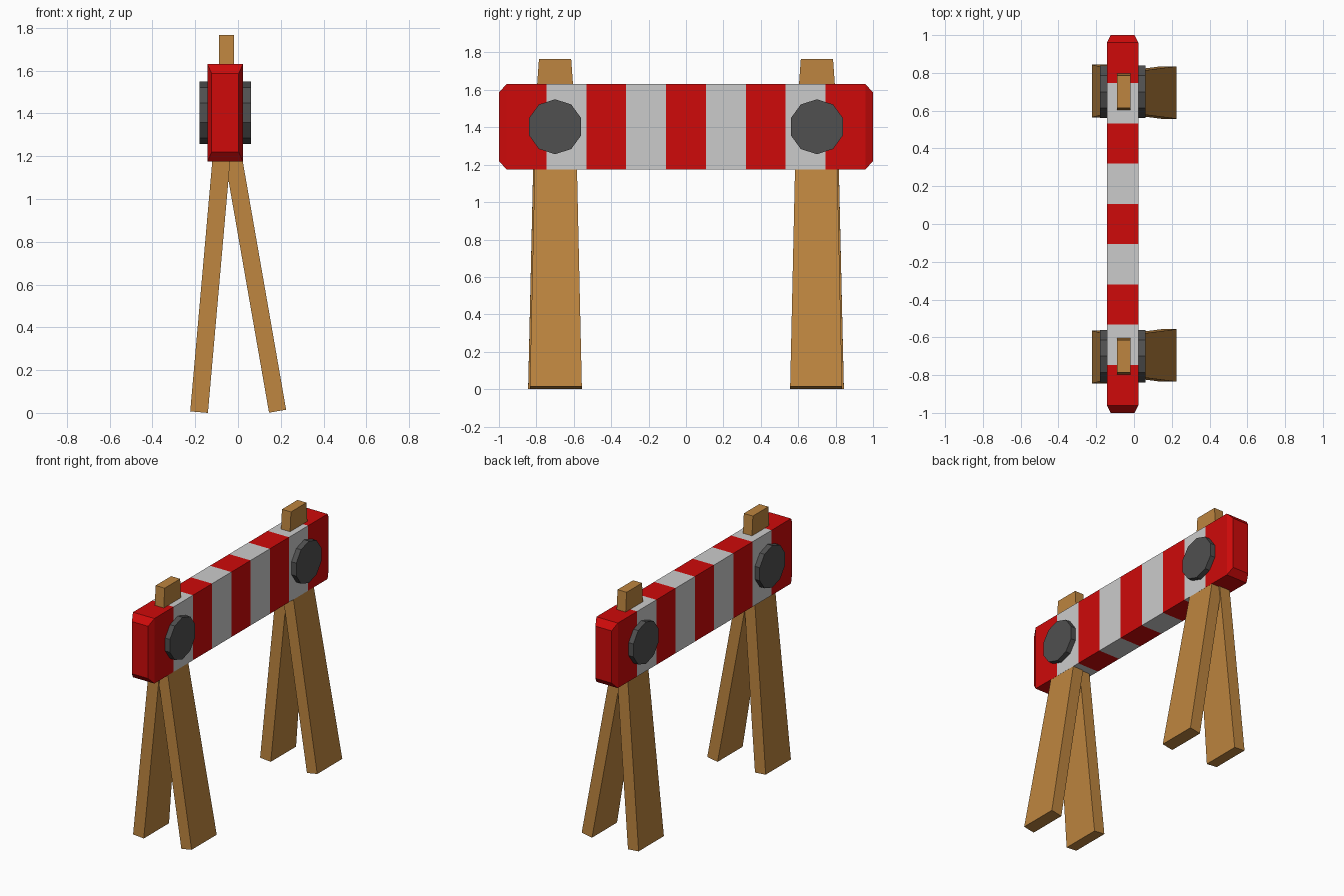
import bpy, bmesh, math
from mathutils import Matrix, Vector

cube = bpy.data.objects.get("Cube")
if cube:
    bpy.data.objects.remove(cube)


def material(name, colour):
    mat = bpy.data.materials.new(name)
    mat.use_nodes = True
    mat.diffuse_color = (*colour, 1)
    mat.node_tree.nodes["Principled BSDF"].inputs["Base Color"].default_value = (*colour, 1)
    return mat


red = material("red paint", (0.62, 0.003, 0.003))
white = material("white paint", (0.6, 0.6, 0.6))
wood = material("wood", (0.51, 0.235, 0.05))
grey = material("dark grey lamp", (0.08, 0.08, 0.08))

BEAM_X = -0.06      # centre line of the beam
BEAM_Z = 1.403


def finish(name, bm, *mats):
    bmesh.ops.recalc_face_normals(bm, faces=bm.faces)
    mesh = bpy.data.meshes.new(name)
    bm.to_mesh(mesh)
    bm.free()
    for mat in mats:
        mesh.materials.append(mat)
    obj = bpy.data.objects.new(name, mesh)
    bpy.context.collection.objects.link(obj)
    return obj


def tapered_board(name, low, high, thick, half_low, half_high):
    """Board running from low to high, with its width along y tapering."""
    low, high = Vector(low), Vector(high)
    axis = (high - low).normalized()
    side = Vector((axis.z, 0, -axis.x)) * thick / 2
    bm = bmesh.new()
    rings = []
    for centre, half in ((low, half_low), (high, half_high)):
        wide = Vector((0, half, 0))
        rings.append([bm.verts.new(centre + p) for p in
                      (side + wide, wide - side, -side - wide, side - wide)])
    for ring in rings:
        bm.faces.new(ring)
    for i in range(4):
        j = (i + 1) % 4
        bm.faces.new((rings[0][i], rings[0][j], rings[1][j], rings[1][i]))
    return finish(name, bm, wood)


# Striped beam: nine bands, chamfered at both ends
bm = bmesh.new()
bmesh.ops.create_cube(bm, size=1)
for v in bm.verts:
    v.co = (BEAM_X + v.co.x * 0.166, v.co.y * 2, BEAM_Z + v.co.z * 0.456)
band = 0.213
cuts = [(i - 3.5) * band for i in range(8)] + [-0.96, 0.96]
for y in cuts:
    bmesh.ops.bisect_plane(bm, geom=bm.verts[:] + bm.edges[:] + bm.faces[:],
                           plane_co=(0, y, 0), plane_no=(0, 1, 0))
for v in bm.verts:
    if abs(v.co.y) > 0.99:
        v.co.x -= math.copysign(0.02, v.co.x - BEAM_X)
        v.co.z -= math.copysign(0.045, v.co.z - BEAM_Z)
for f in bm.faces:
    index = min(4, round(abs(f.calc_center_median().y) / band))
    f.material_index = index % 2
finish("striped_beam", bm, red, white)

# Two trestles, each with a pair of splayed legs, a post stub and two lamps
for end, s in (("front", -1), ("back", 1)):
    y = 0.7 * s
    tapered_board(end + "_right_leg", (-0.182, y + 0.004 * s, 0.0035),
                  (-0.058, y + 0.004 * s, 1.41), 0.083, 0.14, 0.108)
    tapered_board(end + "_left_leg", (0.185, y - 0.004 * s, 0.008),
                  (-0.058, y - 0.004 * s, 1.4), 0.081, 0.139, 0.108)
    tapered_board(end + "_post_top", (-0.054, y, 1.5), (-0.054, y, 1.766),
                  0.07, 0.105, 0.086)
    for face, d in (("right", -1), ("left", 1)):
        bm = bmesh.new()
        bmesh.ops.create_cone(bm, cap_ends=True, segments=10,
                              radius1=0.147, radius2=0.147, depth=0.05)
        # Points of the ten-sided disc lie along y
        bm.transform(Matrix.Translation((BEAM_X + d * 0.095, y, BEAM_Z))
                     @ Matrix.Rotation(math.pi / 2, 4, "Y")
                     @ Matrix.Rotation(math.pi / 2, 4, "Z"))
        finish(f"{end}_{face}_lamp", bm, grey)
